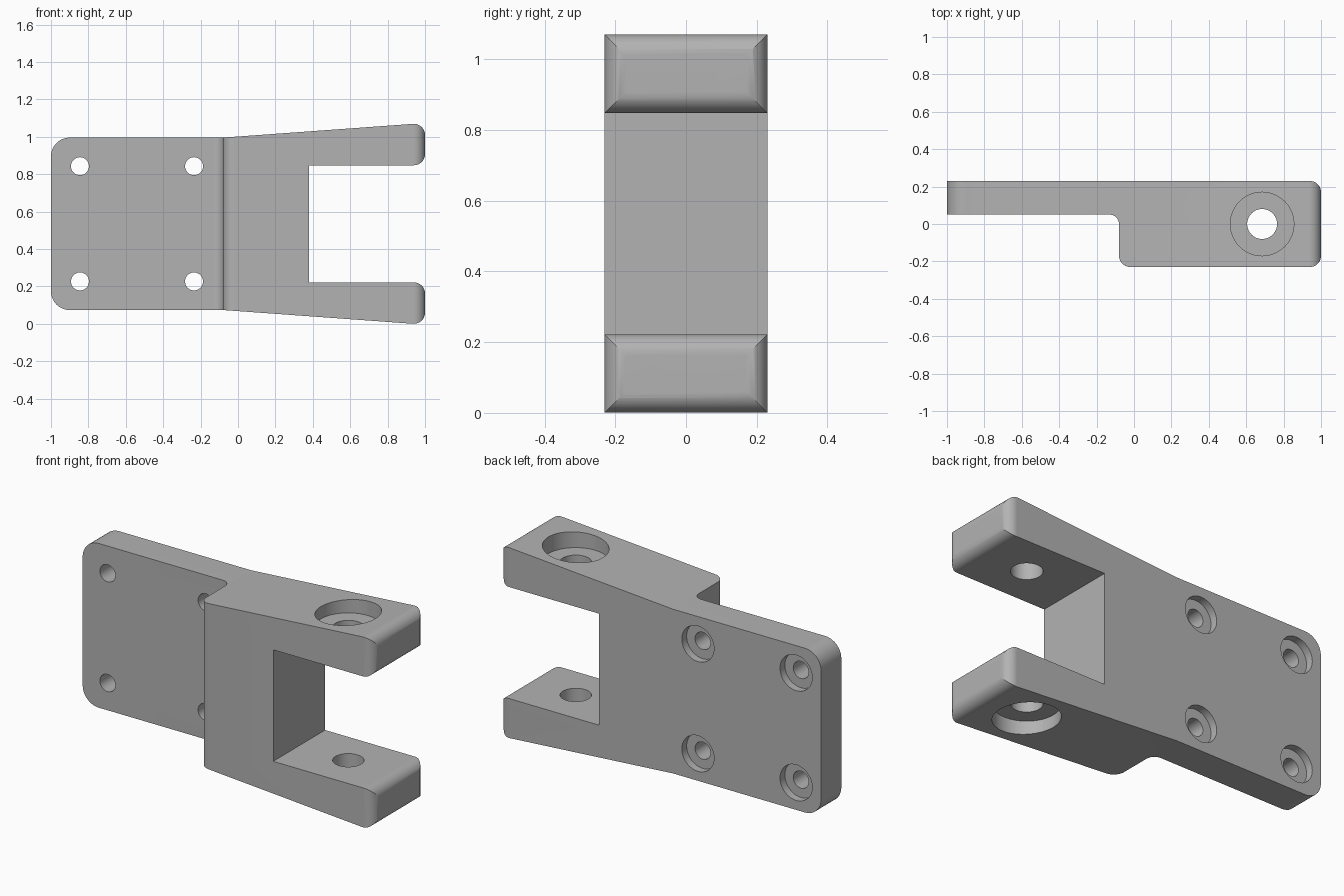
import bpy, bmesh, math
from mathutils import Vector, Matrix

cube = bpy.data.objects.get("Cube")
if cube:
    bpy.data.objects.remove(cube, do_unlink=True)

grey = bpy.data.materials.new("plain grey")
grey.use_nodes = True
grey.diffuse_color = (0.45, 0.45, 0.45, 1)
grey.node_tree.nodes["Principled BSDF"].inputs["Base Color"].default_value = (0.45, 0.45, 0.45, 1)


def rounded(corners, steps=10):
    """Turn (u, v, radius) corners into an outline with tangent arcs."""
    out = []
    for i, (u, v, r) in enumerate(corners):
        p = Vector((u, v))
        if r == 0:
            out.append(p)
            continue
        a = (Vector(corners[i - 1][:2]) - p).normalized()
        b = (Vector(corners[(i + 1) % len(corners)][:2]) - p).normalized()
        half = a.angle(b) / 2
        centre = p + (a + b).normalized() * (r / math.sin(half))
        start = p + a * (r / math.tan(half)) - centre
        end = p + b * (r / math.tan(half)) - centre
        sweep = start.angle(end)
        for k in range(steps + 1):
            t = k / steps
            out.append(centre + (start * math.sin((1 - t) * sweep)
                                 + end * math.sin(t * sweep)) / math.sin(sweep))
    return out


def finish(name, bm):
    bmesh.ops.recalc_face_normals(bm, faces=bm.faces)
    mesh = bpy.data.meshes.new(name)
    bm.to_mesh(mesh)
    bm.free()
    mesh.materials.append(grey)
    obj = bpy.data.objects.new(name, mesh)
    bpy.context.collection.objects.link(obj)
    return obj


def prism(name, outline, place, depth):
    """Extrude an outline; place maps (u, v) to a 3D point."""
    bm = bmesh.new()
    face = bm.faces.new([bm.verts.new(place(p)) for p in outline])
    new = bmesh.ops.extrude_face_region(bm, geom=[face])["geom"]
    bmesh.ops.translate(bm, vec=depth,
                        verts=[g for g in new if isinstance(g, bmesh.types.BMVert)])
    return finish(name, bm)


def drill(name, start, end, radius):
    """Cylinder cutter between two points."""
    a, b = Vector(start), Vector(end)
    bm = bmesh.new()
    turn = (b - a).to_track_quat('Z', 'Y').to_matrix().to_4x4()
    bmesh.ops.create_cone(bm, cap_ends=True, segments=48, radius1=radius, radius2=radius,
                          depth=(b - a).length,
                          matrix=Matrix.Translation((a + b) / 2) @ turn)
    return finish(name, bm)


def combine(obj, tool, operation):
    tool.hide_render = True
    mod = obj.modifiers.new(tool.name, 'BOOLEAN')
    mod.object, mod.operation, mod.solver = tool, operation, 'EXACT'
    bpy.context.view_layer.objects.active = obj
    bpy.ops.object.modifier_apply(modifier=mod.name)
    bpy.data.objects.remove(tool, do_unlink=True)


# Side silhouette: rounded plate flaring into a two-armed fork
MID = 0.535
lower = [(0.38, 0.222, 0), (1, 0.222, 0.06), (1, -0.004, 0.06),
         (-0.08, 0.074, 0), (-1, 0.074, 0.1)]
upper = [(u, 2 * MID - v, r) for u, v, r in reversed(lower)]
bracket = prism("fork_bracket", rounded(lower + upper),
                lambda p: (p.x, -0.5, p.y), (0, 1, 0))

# Plan silhouette: thin plate stepping into the thick fork block
plan = [(-1.2, 0.05, 0), (-0.08, 0.05, 0.05), (-0.08, -0.23, 0.06),
        (1, -0.23, 0.06), (1, 0.23, 0.06), (-1.2, 0.23, 0)]
combine(bracket, prism("plan_shape", rounded(plan),
                       lambda p: (p.x, p.y, -0.5), (0, 0, 2)), 'INTERSECT')

# Pin hole through both arms, with recesses on the outer sides
PIN = 0.685
combine(bracket, drill("pin_hole", (PIN, 0, -0.5), (PIN, 0, 1.5), 0.08), 'DIFFERENCE')
for sign in (-1, 1):
    combine(bracket, drill("pin_recess", (PIN, 0, MID + sign * 0.435),
                           (PIN, 0, MID + sign), 0.17), 'DIFFERENCE')

# Four bolt holes in the plate, recessed from the back
for x in (-0.845, -0.235):
    for z in (MID - 0.308, MID + 0.308):
        combine(bracket, drill("bolt_hole", (x, -0.01, z), (x, 0.5, z), 0.048), 'DIFFERENCE')
        combine(bracket, drill("bolt_recess", (x, 0.187, z), (x, 0.5, z), 0.1), 'DIFFERENCE')

# Smooth fillets and bores, keep edges crisp
bpy.ops.object.select_all(action='DESELECT')
bracket.select_set(True)
bpy.context.view_layer.objects.active = bracket
bpy.ops.object.shade_smooth_by_angle(angle=math.radians(25))
weighted = bracket.modifiers.new("even_shading", 'WEIGHTED_NORMAL')
weighted.keep_sharp = True
